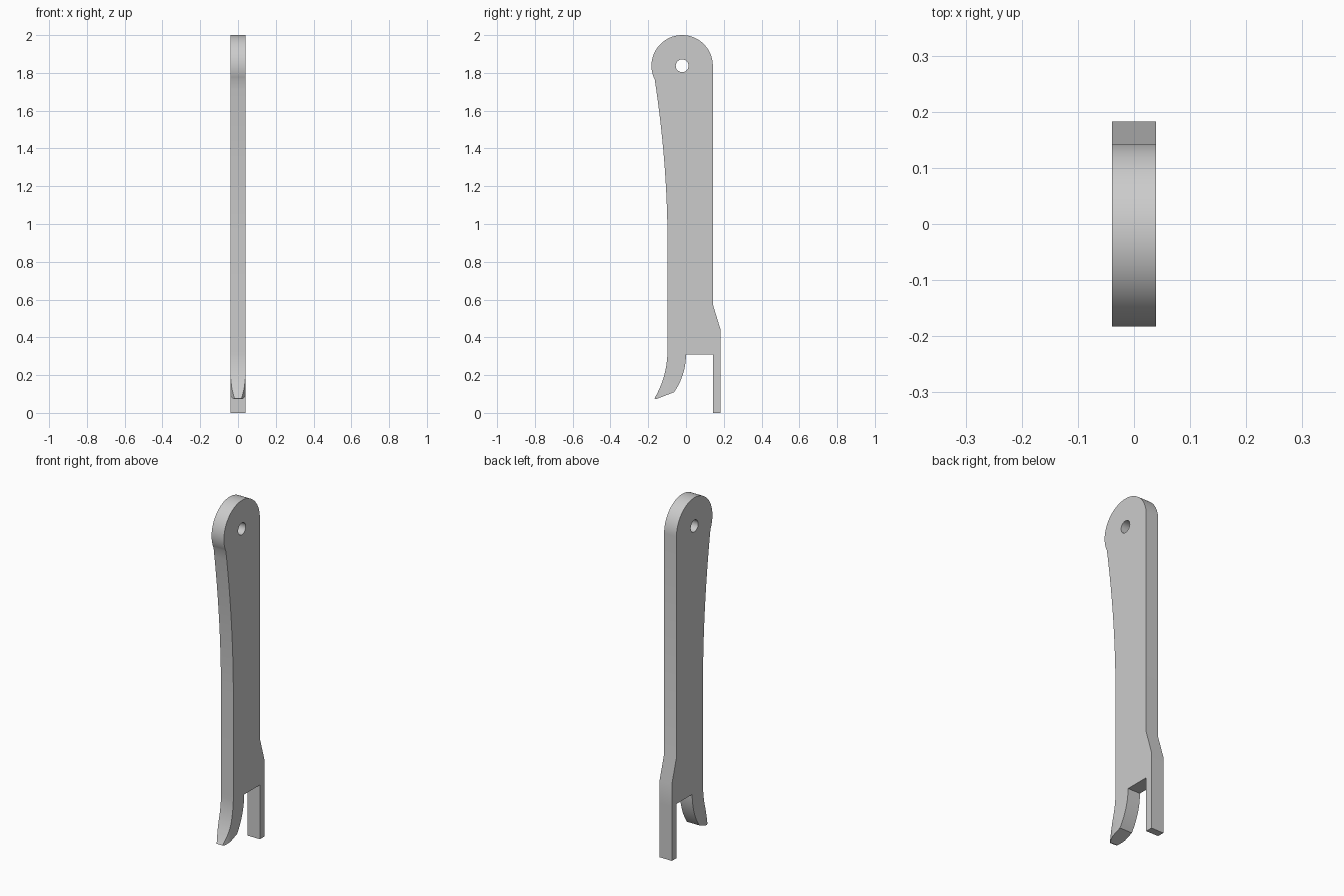
import bpy, bmesh, math
from mathutils import Vector

cube = bpy.data.objects.get("Cube")
if cube:
    bpy.data.objects.remove(cube, do_unlink=True)

HALF = 0.039                    # half thickness
HEAD = (-0.0205, 1.8375)        # centre of the rounded head (y, z)
RADIUS = 0.1625
HOOK_TOP = 0.31


def arc(cy, cz, r, start, end, steps):
    """Points on an arc in the y-z plane, angles in degrees."""
    angles = [math.radians(start + (end - start) * i / steps) for i in range(steps + 1)]
    return [(cy + r * math.cos(a), cz + r * math.sin(a)) for a in angles]


# Side outline: head, hollowed front edge, hook, notch, back prong
outline = arc(*HEAD, RADIUS, 0, 207, 40)
low, high = (-0.098, 0.92), outline[-1]
for i in range(1, 17):
    t = 1 - i / 16
    outline.append((low[0] + (high[0] - low[0]) * t ** 1.9,
                    low[1] + (high[1] - low[1]) * t))
outline += arc(-0.598, 0.33, 0.5, 0, -30.5, 10)
outline += [(-0.158, 0.073)]
outline += arc(-0.35, 0.31, 0.35, -35, 0, 10)
outline += [(0.142, HOOK_TOP), (0.142, 0), (0.183, 0), (0.183, 0.44), (0.142, 0.575)]
hole = arc(*HEAD, 0.034, 0, 345, 23)

# Fill the outline around the hanging hole and give it thickness
bm = bmesh.new()
for loop in (outline, hole):
    verts = [bm.verts.new((-HALF, y, z)) for y, z in loop]
    for a, b in zip(verts, verts[1:] + verts[:1]):
        bm.edges.new((a, b))
bmesh.ops.triangle_fill(bm, edges=bm.edges[:], use_beauty=True, normal=(-1, 0, 0))
grown = bmesh.ops.extrude_face_region(bm, geom=bm.faces[:])["geom"]
bmesh.ops.translate(bm, verts=[v for v in grown if isinstance(v, bmesh.types.BMVert)],
                    vec=(2 * HALF, 0, 0))

# Narrow the hook towards its tip
TIP, FULL = -0.167, -0.118


def everything():
    return bm.verts[:] + bm.edges[:] + bm.faces[:]


bmesh.ops.bisect_plane(bm, geom=everything(), plane_co=(0, 0, HOOK_TOP), plane_no=(0, 0, 1))
for i in range(6):
    y = FULL + (TIP - FULL) * i / 6
    faces = [f for f in bm.faces if f.calc_center_median().z < HOOK_TOP - 0.0001]
    edges = {e for f in faces for e in f.edges}
    verts = {v for f in faces for v in f.verts}
    bmesh.ops.bisect_plane(bm, geom=list(verts) + list(edges) + faces,
                           plane_co=(0, y, 0), plane_no=Vector((0, 1, 0)))
for v in bm.verts:
    if v.co.z < HOOK_TOP and v.co.y < FULL:
        t = min(1, (FULL - v.co.y) / (FULL - TIP))
        v.co.x = math.copysign(HALF - 0.021 * t ** 1.4, v.co.x)
bmesh.ops.recalc_face_normals(bm, faces=bm.faces[:])

mesh = bpy.data.meshes.new("lever_handle")
bm.to_mesh(mesh)
bm.free()
lever = bpy.data.objects.new("lever_handle", mesh)
bpy.context.collection.objects.link(lever)

# Plain grey metal
grey = bpy.data.materials.new("grey_metal")
grey.use_nodes = True
colour = (0.6, 0.6, 0.6, 1)
grey.diffuse_color = colour
grey.node_tree.nodes["Principled BSDF"].inputs["Base Color"].default_value = colour
mesh.materials.append(grey)

bpy.ops.object.select_all(action="DESELECT")
lever.select_set(True)
bpy.context.view_layer.objects.active = lever
bpy.ops.object.shade_smooth_by_angle(angle=math.radians(20))
